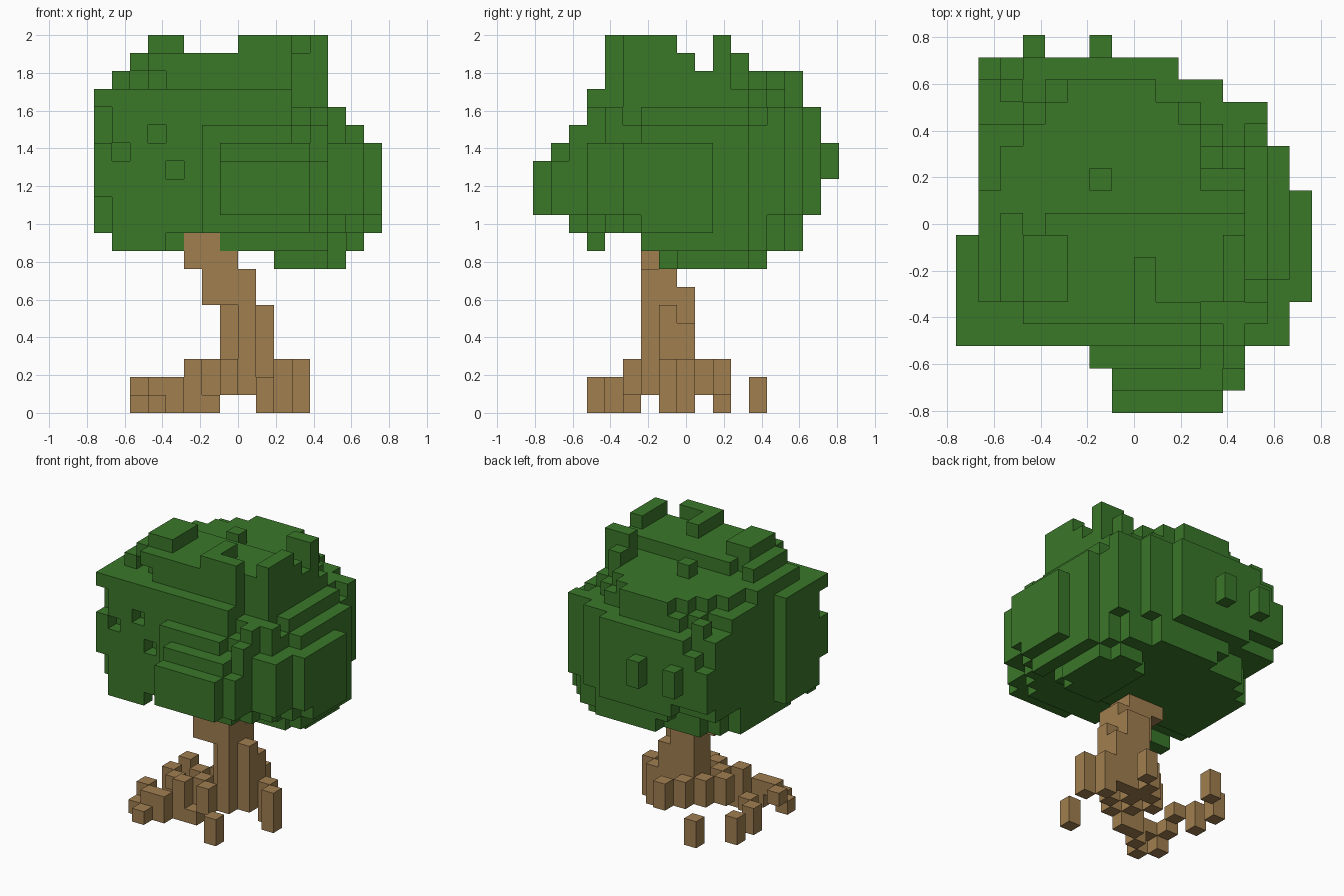
import bpy
import bmesh
import random
from mathutils import Vector

random.seed(4)
if "Cube" in bpy.data.objects:
    bpy.data.objects.remove(bpy.data.objects["Cube"])

CELL = 2 / 21
NX, NY = 16, 17
DIRS = [(1, 0, 0), (-1, 0, 0), (0, 1, 0), (0, -1, 0), (0, 0, 1), (0, 0, -1)]


def make_material(name, rgb):
    mat = bpy.data.materials.new(name)
    mat.use_nodes = True
    mat.diffuse_color = (*rgb, 1)
    mat.node_tree.nodes["Principled BSDF"].inputs["Base Color"].default_value = (*rgb, 1)
    return mat


def box(i0, i1, j0, j1, k0, k1):
    return {(i, j, k) for i in range(i0, i1 + 1)
            for j in range(j0, j1 + 1) for k in range(k0, k1 + 1)}


def neighbours(c):
    return [tuple(a + b for a, b in zip(c, d)) for d in DIRS]


def build_blocks(name, cells, mat):
    """Make one mesh from the exposed faces of a set of grid cells."""
    bm = bmesh.new()
    origin = Vector((-NX / 2, -NY / 2, 0))
    for c in sorted(cells):
        centre = origin + Vector(c) + Vector((0.5, 0.5, 0.5))
        for d, near in zip(DIRS, neighbours(c)):
            if near in cells:
                continue
            n = Vector(d)
            u = Vector((d[1], d[2], d[0]))
            w = n.cross(u)
            corners = [(-1, -1), (1, -1), (1, 1), (-1, 1)]
            bm.faces.new([bm.verts.new((centre + (n + u * a + w * b) / 2) * CELL)
                          for a, b in corners])
    bmesh.ops.remove_doubles(bm, verts=bm.verts, dist=CELL / 100)
    mesh = bpy.data.meshes.new(name)
    bm.to_mesh(mesh)
    bm.free()
    mesh.materials.append(mat)
    obj = bpy.data.objects.new(name, mesh)
    bpy.context.collection.objects.link(obj)


leaf_green = make_material("leaf green", (0.042, 0.185, 0.022))
bark_brown = make_material("bark brown", (0.35, 0.21, 0.08))

# Crown: x and y extent of every layer from the bottom up, starting at layer 8
FIRST = 8
layer_x = [(10, 13), (1, 14), (0, 15), (0, 15), (0, 15), (0, 15), (0, 15),
           (0, 14), (0, 13), (0, 12), (1, 12), (2, 12)]
layer_y = [(7, 12), (6, 14), (2, 14), (0, 15), (0, 15), (0, 16), (1, 16),
           (2, 15), (3, 15), (3, 14), (4, 14), (4, 8)]
# Plan outline: x extent of every row from front to back
plan = [(7, 11), (7, 12), (6, 12), (0, 14), (0, 14), (0, 15), (0, 15), (0, 15),
        (1, 15), (1, 15), (1, 14), (1, 14), (1, 13), (1, 13), (1, 11), (1, 9), (3, 6)]
# Outline exponent of every layer at the back right and on the left half
back_right_power = [1.8, 1.5, 2, 2.8, 4, 6, 6, 3.5, 2.5, 1.8, 1.6, 2]
left_power = [2, 1.7, 2, 2.2, 2.2, 2.2, 2.2, 2.2, 2, 1.8, 1.6, 2]


def allowed(c):
    i, j, k = c
    if not FIRST <= k < FIRST + len(layer_x) or not 0 <= j < NY:
        return False
    (x0, x1), (y0, y1), (p0, p1) = layer_x[k - FIRST], layer_y[k - FIRST], plan[j]
    if j == NY - 1 and i not in plan[j]:
        return False
    return max(x0, p0) <= i <= min(x1, p1) and y0 <= j <= y1


def offset(v, lo, hi, mid):
    """Signed distance from mid, as a share of the half on that side."""
    return (v - mid) / (hi + 0.5 - mid if v > mid else mid - lo + 0.5)


def inside(c):
    if not allowed(c):
        return False
    i, j, k = c
    (x0, x1), (y0, y1) = layer_x[k - FIRST], layer_y[k - FIRST]
    dx = offset(i, x0, x1, (x0 + x1) / 2)
    dy = offset(j, y0, y1, 7 if k in (17, 18) else (y0 + y1) / 2)
    p = (back_right_power if dx < 0 else left_power)[k - FIRST]
    if dy < 0 and k < 18:       # boxy front wall
        p = 6 if dx < 0 else 3 if k > 15 else p
    return abs(dx) ** p + abs(dy) ** p <= 1.03


# Leaning trunk with a stepped plan
trunk = box(7, 9, 6, 8, 1, 5) - box(9, 9, 6, 6, 1, 5) - box(7, 7, 6, 6, 1, 5)
trunk -= box(9, 9, 8, 8, 5, 5) | box(8, 8, 7, 7, 1, 1)
trunk |= box(6, 8, 6, 7, 6, 6) | box(7, 8, 8, 8, 6, 6)
trunk |= box(6, 8, 6, 7, 7, 7) | box(6, 7, 6, 7, 8, 8)
trunk |= box(5, 6, 6, 7, 8, 10)
build_blocks("trunk", trunk, bark_brown)

crown = {c for c in box(0, NX - 1, 0, NY - 1, FIRST, 19) if inside(c)}
# Scattered leaf bumps
bumps = sorted({n for c in crown for n in neighbours(c) if n not in crown and allowed(n)})
crown |= {c for c in bumps if random.random() < 0.25}
# Raised front block with a hollow top, and tufts on the roof
crown -= box(11, 12, 4, 4, 17, 19)
crown |= box(8, 10, 4, 7, 17, 19) | box(11, 12, 5, 8, 17, 19)
crown |= box(8, 8, 4, 6, 20, 20) | box(9, 10, 4, 4, 20, 20) | box(12, 12, 5, 7, 20, 20)
crown |= box(11, 12, 9, 10, 17, 18) | box(11, 12, 10, 10, 19, 20) | box(11, 11, 11, 11, 17, 19)
crown |= box(3, 4, 5, 7, 18, 20) | box(6, 6, 10, 10, 18, 19)
# Low tuft, cut corners and small gaps in the front
crown |= box(1, 3, 3, 3, 9, 9)
crown -= box(0, 0, 3, 3, 10, 11) | box(0, 0, 3, 3, 15, 16)
crown -= {(3, 3, 15), (1, 3, 14), (4, 3, 13)}
crown -= trunk
build_blocks("leaf_crown", crown, leaf_green)

# Stepped roots around the trunk: column, row, lowest layer, highest layer
root_posts = [(3, 3, 0, 0), (2, 4, 0, 0), (2, 5, 1, 1), (3, 4, 1, 1), (4, 4, 0, 1),
              (5, 5, 0, 2), (6, 5, 0, 0), (6, 6, 1, 2), (5, 7, 1, 2), (2, 8, 0, 1),
              (3, 7, 1, 1), (2, 10, 0, 1), (4, 12, 0, 1), (6, 8, 1, 2), (7, 9, 1, 2),
              (8, 10, 1, 2), (9, 3, 0, 1), (7, 5, 1, 2), (10, 8, 0, 2), (11, 7, 0, 2)]
roots = set()
for i, j, k0, k1 in root_posts:
    roots |= box(i, i, j, j, k0, k1)
build_blocks("roots", roots, bark_brown)
